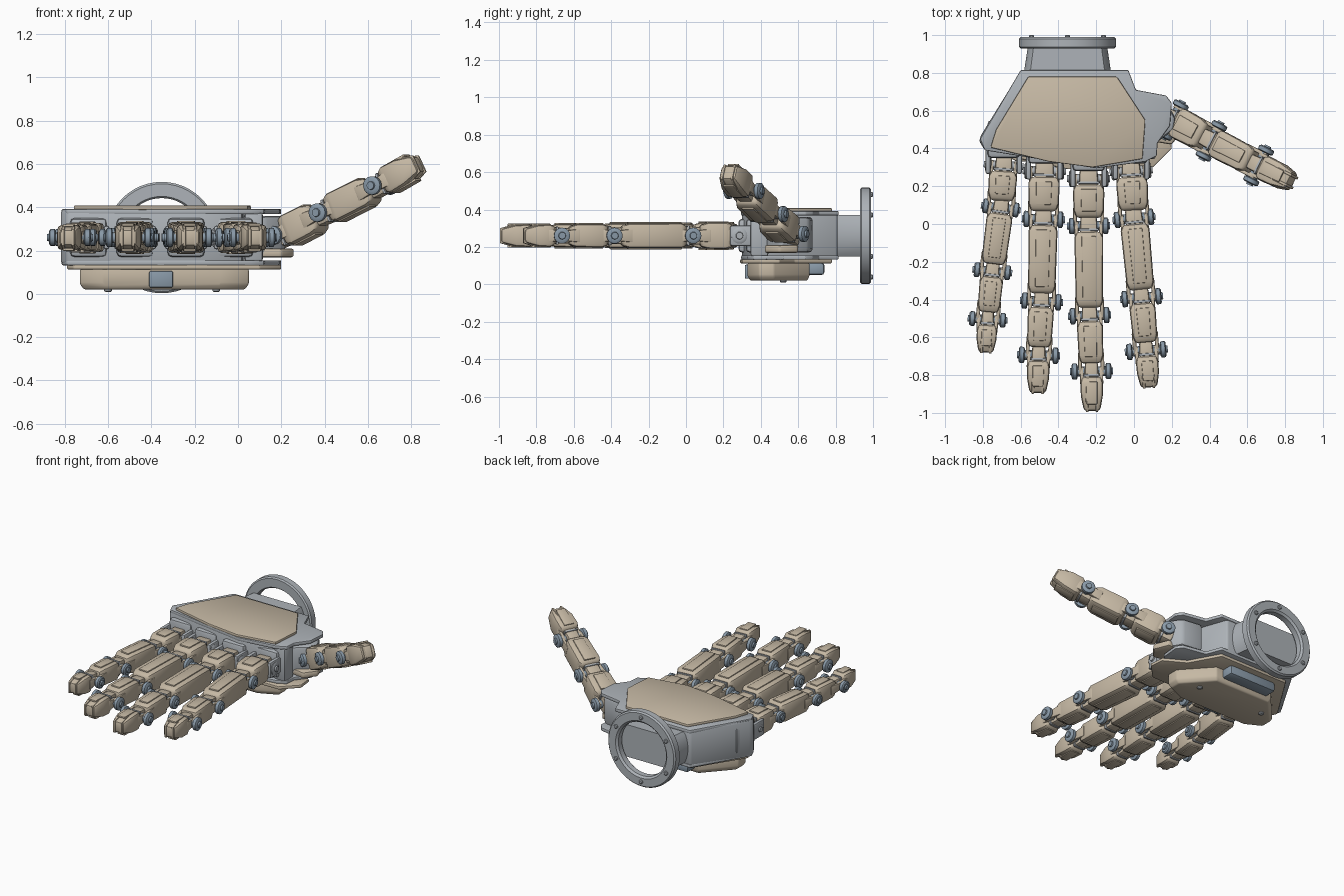
import bpy, bmesh, math
from mathutils import Matrix, Vector

if "Cube" in bpy.data.objects:
    bpy.data.objects.remove(bpy.data.objects["Cube"])


def material(name, col):
    m = bpy.data.materials.new(name)
    m.diffuse_color = (*col, 1)
    m.use_nodes = True
    m.node_tree.nodes["Principled BSDF"].inputs["Base Color"].default_value = m.diffuse_color
    return m


BEIGE = material("beige_shell", (0.56, 0.48, 0.37))
BLUE = material("blue_steel", (0.25, 0.32, 0.39))
GREY = material("grey_metal", (0.42, 0.45, 0.48))
I4 = Matrix.Identity(4)


def finish(name, bm, mat, bevel=0.0, M=I4, seg=2):
    bmesh.ops.recalc_face_normals(bm, faces=bm.faces)
    if bevel:
        edges = [e for e in bm.edges if e.calc_face_angle(0) > math.radians(28)]
        bmesh.ops.bevel(bm, geom=edges, offset=bevel, segments=seg, profile=0.5,
                        affect='EDGES', clamp_overlap=True)
    bm.transform(M)
    me = bpy.data.meshes.new(name)
    bm.to_mesh(me)
    bm.free()
    ob = bpy.data.objects.new(name, me)
    bpy.context.collection.objects.link(ob)
    me.materials.append(mat)
    return ob


def loft(name, rings, mat, bevel=0.0, M=I4, seg=2):
    """Skin a list of equal-length closed rings and cap both ends."""
    bm = bmesh.new()
    vs = [[bm.verts.new(p) for p in r] for r in rings]
    n = len(rings[0])
    for a, b in zip(vs, vs[1:]):
        for i in range(n):
            bm.faces.new((a[i], a[(i + 1) % n], b[(i + 1) % n], b[i]))
    bm.faces.new(vs[0])
    bm.faces.new(vs[-1])
    return finish(name, bm, mat, bevel, M, seg)


def prism(name, pts, z0, z1, mat, bevel=0.0):
    return loft(name, [[(x, y, z) for x, y in pts] for z in (z0, z1)], mat, bevel)


def taper(name, secs, mat, bevel=0.0, M=I4, x=0, z=0):
    """Rectangular sections (y, half width, half height) along local y."""
    return loft(name, [[(x - w, y, z - h), (x + w, y, z - h), (x + w, y, z + h), (x - w, y, z + h)]
                       for y, w, h in secs], mat, bevel, M)


def box(name, lo, hi, mat, bevel=0.0, M=I4):
    c = [(a + b) / 2 for a, b in zip(lo, hi)]
    w, h = (hi[0] - lo[0]) / 2, (hi[2] - lo[2]) / 2
    return taper(name, [(lo[1], w, h), (hi[1], w, h)], mat, bevel, M, c[0], c[2])


def lathe(name, prof, mat, M=I4, n=24, closed=False):
    """Revolve (radius, offset) points about the local x axis."""
    bm = bmesh.new()
    rings = [[bm.verts.new((x, r * math.cos(2 * math.pi * i / n), r * math.sin(2 * math.pi * i / n)))
              for i in range(n)] for r, x in prof]
    pairs = list(zip(rings, rings[1:])) + ([(rings[-1], rings[0])] if closed else [])
    for a, b in pairs:
        for i in range(n):
            bm.faces.new((a[i], a[(i + 1) % n], b[(i + 1) % n], b[i]))
    if not closed:
        bm.faces.new(rings[0])
        bm.faces.new(rings[-1])
    return finish(name, bm, mat, 0, M)


def frame(a, b):
    """Local y along a->b, local x horizontal."""
    d = (b - a).normalized()
    s = d.cross(Vector((0, 0, 1))).normalized()
    u = s.cross(d)
    return Matrix.Translation(a) @ Matrix((s, d, u)).transposed().to_4x4()


def joint(name, M, w, k, mat):
    # axle with flanged caps on both ends
    lathe(name + "_axle", [(.026 * k, -w - .005), (.026 * k, w + .005)], mat, M, 16)
    for s in (-1, 1):
        lathe(name + "_cap", [(.034 * k, s * (w - .022)), (.043 * k, s * (w - .017)), (.043 * k, s * (w + .003)),
                              (.034 * k, s * (w + .009)), (.020 * k, s * (w + .009)), (.018 * k, s * (w + .018))],
              mat, M, 16)


def segment(name, a, b, w, h, k, last=False):
    M, L = frame(a, b), (b - a).length
    end = L if last else L - .042 * k
    # main shell, tapered at both ends
    if last:
        secs = [(.03, w * .82, h * .82), (.06, w * .97, h), (L * .62, w * .95, h * .95), (L, w * .7, h * .62)]
    else:
        secs = [(.03, w * .8, h * .8), (.06, w, h * .97), (end - .04, w * .95, h * .95), (end, w * .78, h * .78)]
    taper(name + "_shell", secs, BEIGE, .017 * k, M)
    # raised pads on the palm side and back
    for s in (-1, 1):
        taper(name + "_pad", [(.055, w * .5, .006), (end - .035, w * .46, .006)], BEIGE, .004, M, 0, s * h * .97)
    # neck between this shell and the joint, with a collar
    taper(name + "_neck", [(-.05 * k, w * .56, h * .68), (.06, w * .62, h * .74)], BEIGE, .012, M)
    taper(name + "_collar", [(.014, w * .68, h * .8), (.027, w * .68, h * .8)], GREY, .004, M)
    # side lugs reaching the joints at either end
    for s in (-1, 1):
        taper(name + "_lug", [(-.025, .010, .024 * k), (.07, .010, .034 * k)], BEIGE, .006, M, s * w * .84)
        if not last:
            taper(name + "_lug", [(L - .10, .010, .036 * k), (L + .02, .010, .024 * k)], BEIGE, .006, M, s * w * .86)
    if last:
        # split end cap
        for s in (-1, 1):
            taper(name + "_end_rib", [(L * .5, .007, h * .98), (L * .75, .007, h * .94), (L + .005, .007, h * .66)],
                  BEIGE, .004, M, s * w * .42)


def digit(name, pts, w, h, k, steel):
    pts = [Vector(p) for p in pts]
    for i, (a, b) in enumerate(zip(pts, pts[1:])):
        f = 1 - .09 * i
        last = i == len(pts) - 2
        segment(f"{name}_segment_{i + 1}", a, b, w * f, h * (1 - .06 * i), k, last)
        joint(f"{name}_joint_{i + 1}", frame(a, b), w + .012, k, steel[i])


# four fingers: x, y of base knuckle, three joints and tip
Z = .26
fingers = {
    "little_finger": ([(-.69, .31), (-.705, .085), (-.75, -.25), (-.775, -.505), (-.785, -.68)], .9),
    "ring_finger": ([(-.475, .28), (-.48, .025), (-.49, -.41), (-.505, -.695), (-.51, -.895)], 1),
    "middle_finger": ([(-.24, .24), (-.24, -.01), (-.235, -.485), (-.225, -.78), (-.222, -.99)], 1),
    "index_finger": ([(-.015, .28), (0, .03), (.04, -.39), (.065, -.67), (.08, -.865)], 1),
}
for name, (pts, k) in fingers.items():
    digit(name, [(x, y, Z) for x, y in pts], .084 * k, .073 * (k + 1) / 2, k, [GREY, BLUE, BLUE, BLUE])
    # grey knuckle mount with fork cheeks
    x, y = pts[0]
    box(name + "_mount", (x - .085, y + .04, .17), (x + .085, .55, .35), GREY, .02)
    for s in (-1, 1):
        c = x + s * .083
        box(name + "_cheek", (c - .014, y - .045, .205), (c + .014, y + .10, .315), GREY, .012)

# thumb, rising outwards
digit("thumb", [(.205, .55, .27), (.41, .44, .375), (.66, .31, .50), (.835, .225, .60)],
      .085, .074, 1, [BLUE] * 3)

# palm body
body = [(-.08, .81), (-.60, .81), (-.81, .47), (-.82, .44), (-.79, .39), (-.20, .30), (.02, .35), (.03, .50)]
prism("palm_body", body, .14, .385, GREY, .012)
flange = [(-.03, .815), (-.60, .815), (-.815, .45), (-.79, .39), (-.20, .295), (.06, .33), (.12, .36), (.125, .43),
          (.19, .52), (.20, .64), (.17, .68), (.01, .71)]
prism("palm_top_flange", flange, .368, .392, GREY, .006)
prism("palm_bottom_flange", flange, .132, .155, GREY, .006)
plate = [(-.09, .78), (-.56, .78), (-.73, .50), (-.76, .405), (-.45, .33), (-.22, .30), (.045, .345), (.06, .55)]
prism("palm_top_plate", plate, .388, .408, BEIGE, .006)

# thumb housing between the flanges
prism("thumb_housing", [(.01, .68), (.01, .43), (.12, .43), (.21, .50), (.22, .56), (.16, .66)], .17, .36, GREY, .02)
box("palm_side_post", (.03, .345, .15), (.115, .44, .375), GREY, .012)
prism("thumb_lower_guard", [(.08, .60), (.08, .44), (.20, .42), (.26, .50), (.22, .60)], .168, .21, BEIGE, .012)

# back of the hand: plate, cover, vent bar and bolts
prism("back_plate", [(-.06, .78), (-.58, .78), (-.79, .45), (-.76, .38), (-.35, .29), (.10, .30), (.20, .40),
                     (.19, .50), (.05, .58)], .112, .134, BEIGE, .006)
cover = [(-.12, .66), (-.56, .66), (-.73, .47), (-.73, .39), (-.62, .33), (-.08, .33), (.05, .39), (.05, .47)]
loft("back_cover", [[(x, y, .115) for x, y in cover],
                    [(x, y, .045) for x, y in cover],
                    [(-.34 + (x + .34) * .95, .50 + (y - .50) * .93, .02) for x, y in cover]], BEIGE, .008)
box("back_vent_bar", (-.53, .64, .05), (-.17, .74, .115), BLUE, .015)
box("back_cover_inset", (-.41, .315, .03), (-.30, .36, .105), BLUE, .006)
down = Matrix.Rotation(math.radians(90), 4, 'Y')
for x in (-.60, -.10):
    lathe("back_bolt", [(.018, -.012), (.018, .006), (.012, .011)], GREY, Matrix.Translation((x, .52, .02)) @ down, 12)

# wrist neck: circle with flattened top and bottom
rings = []
for y, r in ((.78, .235), (.93, .212)):
    rings.append([(-.352 + r * math.cos(t), y, Z + max(-.11, min(.11, r * math.sin(t))))
                  for t in (2 * math.pi * (i + .5) / 40 for i in range(40))])
loft("wrist_neck", rings, GREY)

# wrist ring with bolts
ring_frame = Matrix.Translation((-.352, .93, Z)) @ Matrix.Rotation(math.radians(90), 4, 'Z')
lathe("wrist_ring", [(.19, 0), (.248, 0), (.257, .008), (.257, .050), (.248, .060),
                     (.195, .060), (.182, .048), (.182, .010)], GREY, ring_frame, 48, True)
for i in range(6):
    t = math.radians(60 * i + 30)
    lathe("wrist_ring_bolt", [(.014, .055), (.014, .066), (.009, .070)], GREY,
          ring_frame @ Matrix.Translation((0, .22 * math.cos(t), .22 * math.sin(t))), 10)

# smooth rounded surfaces, keep edges crisp
bpy.ops.object.select_all(action='SELECT')
bpy.context.view_layer.objects.active = bpy.context.selected_objects[0]
bpy.ops.object.shade_smooth_by_angle(angle=math.radians(35))
